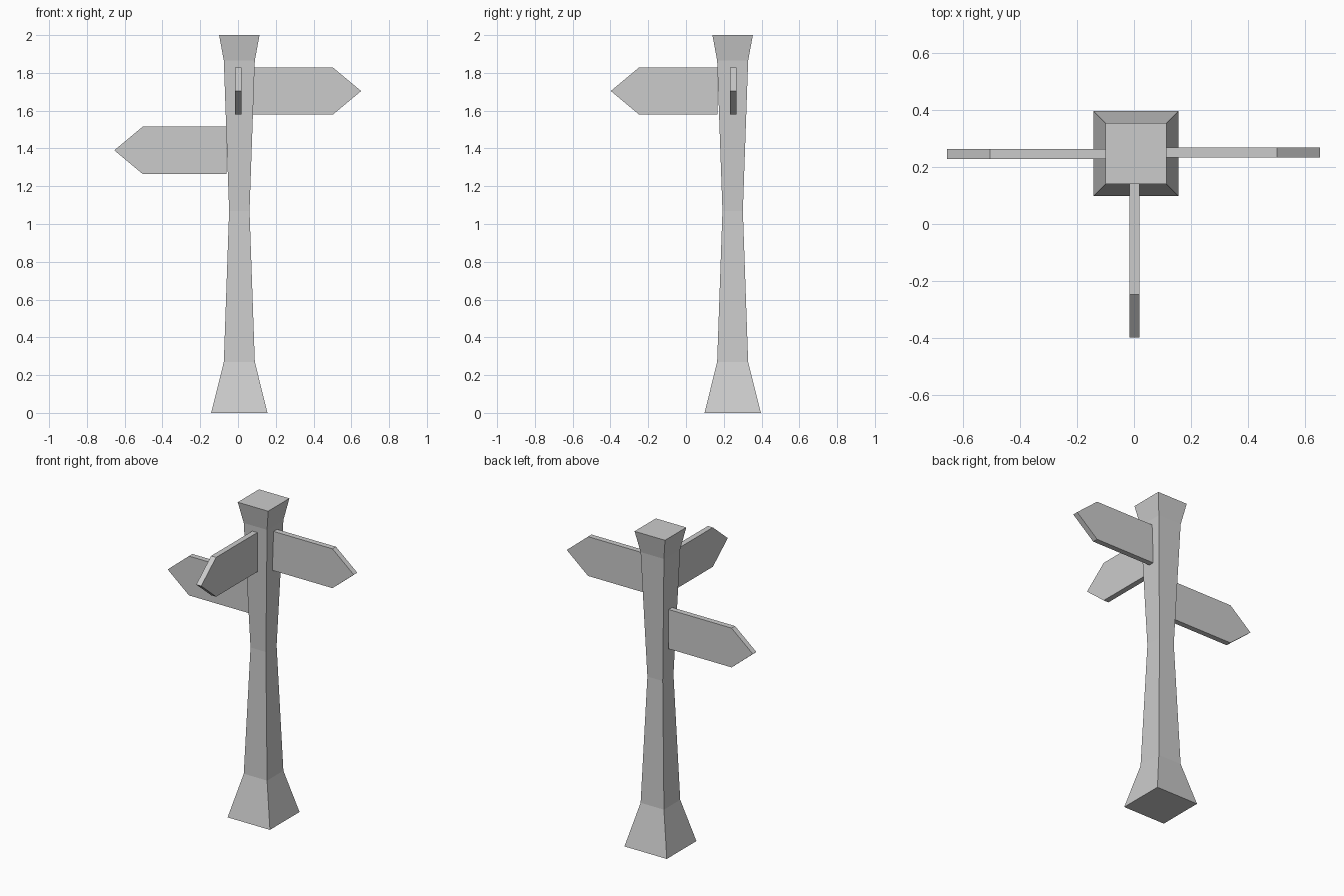
import bpy
import bmesh
from mathutils import Matrix

cube = bpy.data.objects.get("Cube")
if cube:
    bpy.data.objects.remove(cube, do_unlink=True)

GREY = (0.6, 0.6, 0.6, 1.0)
mat = bpy.data.materials.new("stone_grey")
mat.use_nodes = True
mat.diffuse_color = GREY
mat.node_tree.nodes["Principled BSDF"].inputs["Base Color"].default_value = GREY

POST_X, POST_Y = 0.007, 0.247


def add_object(name, bm):
    bmesh.ops.recalc_face_normals(bm, faces=bm.faces)
    mesh = bpy.data.meshes.new(name)
    bm.to_mesh(mesh)
    bm.free()
    mesh.materials.append(mat)
    obj = bpy.data.objects.new(name, mesh)
    bpy.context.collection.objects.link(obj)
    return obj


def square_post(name, sections):
    """Stack square rings given as (height, half width) and skin them."""
    bm = bmesh.new()
    rings = []
    for z, h in sections:
        corners = [(-h, -h), (h, -h), (h, h), (-h, h)]
        rings.append([bm.verts.new((POST_X + x, POST_Y + y, z)) for x, y in corners])
    for low, high in zip(rings, rings[1:]):
        for i in range(4):
            j = (i + 1) % 4
            bm.faces.new((low[i], low[j], high[j], high[i]))
    bm.faces.new(rings[0][::-1])
    bm.faces.new(rings[-1])
    return add_object(name, bm)


def arrow_sign(name, axis, sign, start, shoulder, tip, across, z_mid):
    """Pointed board running along one axis, centred at 'across' on the other."""
    half_h, half_t = 0.125, 0.0175
    outline = [(start, -half_h), (shoulder, -half_h), (tip, 0),
               (shoulder, half_h), (start, half_h)]
    bm = bmesh.new()

    def point(u, w, t):
        a, b = sign * u, across + t
        return (a, b, z_mid + w) if axis == "x" else (b, a, z_mid + w)

    face = bm.faces.new([bm.verts.new(point(u, w, -half_t)) for u, w in outline])
    moved = bmesh.ops.extrude_face_region(bm, geom=[face])["geom"]
    verts = [g for g in moved if isinstance(g, bmesh.types.BMVert)]
    offset = (0, 2 * half_t, 0) if axis == "x" else (2 * half_t, 0, 0)
    bmesh.ops.transform(bm, matrix=Matrix.Translation(offset), verts=verts)
    return add_object(name, bm)


# Post with flared foot, narrow waist and flared cap
square_post("post", [(0, 0.149), (0.27, 0.082), (1.07, 0.054),
                     (1.865, 0.082), (2.0, 0.107)])

# Three pointed direction boards
arrow_sign("left_sign", "x", 1, 0.08, 0.502, 0.652, 0.25, 1.704)
arrow_sign("right_sign", "x", -1, 0.06, 0.505, 0.655, 0.246, 1.39)
arrow_sign("front_sign", "y", -1, -0.168, 0.248, 0.398, 0.002, 1.704)
